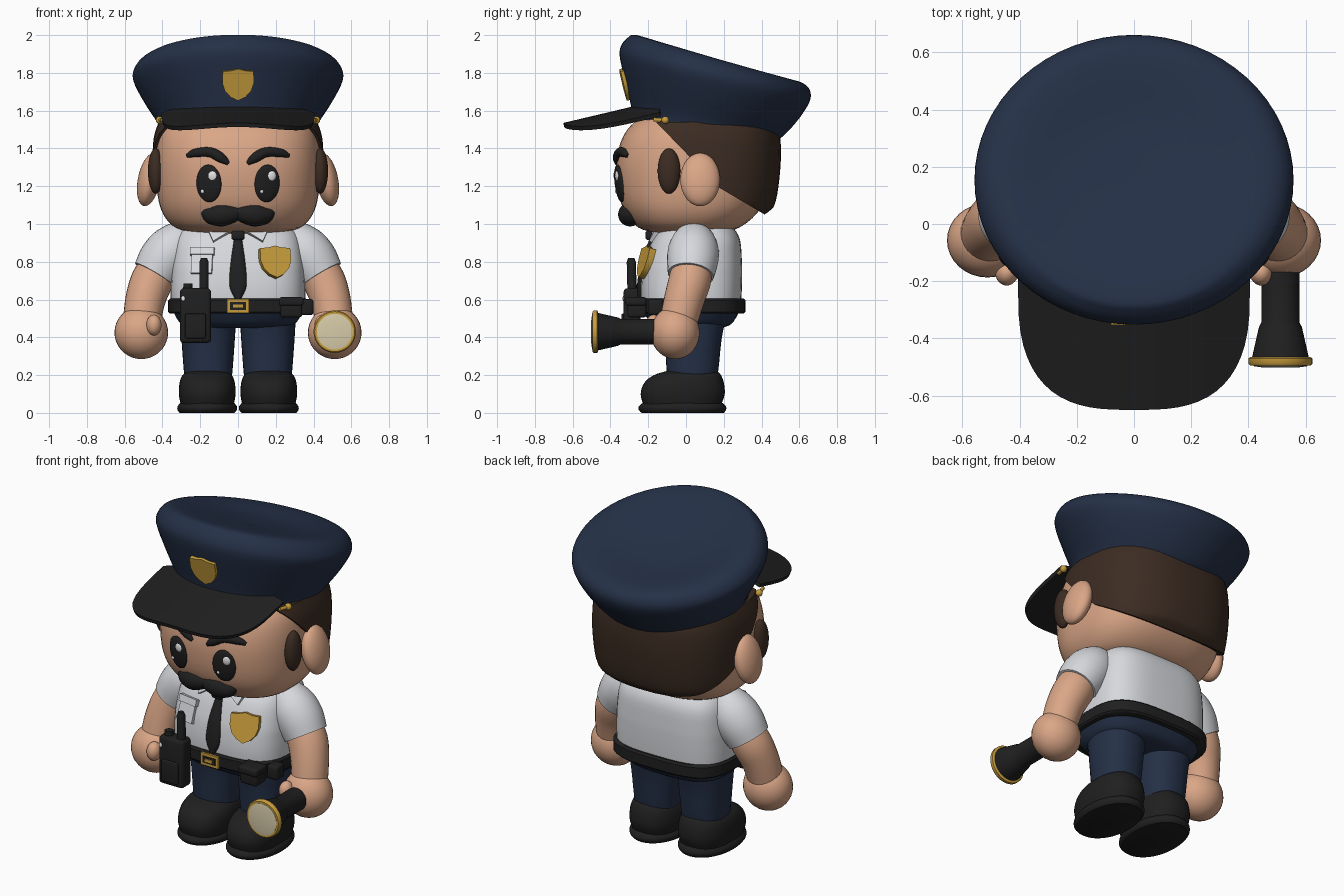
import bpy, bmesh, math
from mathutils import Vector, Matrix
from mathutils.bvhtree import BVHTree

if "Cube" in bpy.data.objects:
    bpy.data.objects.remove(bpy.data.objects["Cube"], do_unlink=True)


def material(name, r, g, b):
    m = bpy.data.materials.new(name)
    m.use_nodes = True
    m.diffuse_color = (r, g, b, 1)
    m.node_tree.nodes["Principled BSDF"].inputs["Base Color"].default_value = (r, g, b, 1)
    return m


SKIN = material("skin", .70, .38, .24)
HAIR = material("hair brown", .045, .025, .016)
NAVY = material("navy cloth", .018, .03, .063)
SHIRT = material("shirt white", .68, .69, .72)
BLACK = material("black", .014, .014, .014)
GOLD = material("gold", .58, .34, .045)
LENS = material("lens cream", .68, .6, .4)
WHITE = material("eye glint", .85, .85, .85)


def finish(name, mat, bm):
    bmesh.ops.recalc_face_normals(bm, faces=bm.faces)
    for f in bm.faces:
        f.smooth = True
    me = bpy.data.meshes.new(name)
    bm.to_mesh(me)
    bm.free()
    me.materials.append(mat)
    me.set_sharp_from_angle(angle=math.radians(42))
    ob = bpy.data.objects.new(name, me)
    bpy.context.collection.objects.link(ob)
    return ob


def refine(rows, k):
    """Smooth curve through control rows, k steps per span."""
    out, last = [], len(rows) - 1
    for i in range(last):
        span = [rows[max(i - 1, 0)], rows[i], rows[i + 1], rows[min(i + 2, last)]]
        for j in range(k):
            t = j / k
            out.append([.5 * (2 * b + (c - a) * t + (2 * a - 5 * b + 4 * c - d) * t * t
                              + (3 * b - a - 3 * c + d) * t ** 3) for a, b, c, d in zip(*span)])
    out.append(list(rows[-1]))
    return out


def skin_rings(rings):
    bm = bmesh.new()
    loops = [[bm.verts.new(p) for p in ring] for ring in rings]
    for lo, hi in zip(loops, loops[1:]):
        for i in range(len(lo)):
            bm.faces.new((lo[i - 1], lo[i], hi[i], hi[i - 1]))
    bm.faces.new(loops[0])
    bm.faces.new(loops[-1])
    return bm


def loft(rows, e=2, cx=0, n=48, k=4):
    """Rows are (front y, front z, back y, back z, half width), or level (z, front y, back y, half width)."""
    rows = [r if len(r) == 5 else (r[1], r[0], r[2], r[0], r[3]) for r in rows]
    rings = []
    for yf, zf, yb, zb, rx in refine(rows, k):
        ring = []
        for i in range(n):
            a = math.tau * i / n
            c, s = [math.copysign(abs(v) ** (2 / e), v) for v in (math.cos(a), math.sin(a))]
            ring.append((cx + rx * c, (yf + yb + (yb - yf) * s) / 2, (zf + zb + (zb - zf) * s) / 2))
        rings.append(ring)
    return skin_rings(rings)


def tube(name, mat, rows, k=4, n=28):
    """Round sweep through rows of (x, y, z, radius)."""
    rows = refine(rows, k)
    pts = [Vector(r[:3]) for r in rows]
    whole = (pts[-1] - pts[0]).normalized()
    ref = Vector((0, 0, 1)) if abs(whole.y) > .8 else Vector((0, 1, 0))
    rings = []
    for i, p in enumerate(pts):
        t = whole if k == 1 else (pts[min(i + 1, len(pts) - 1)] - pts[max(i - 1, 0)]).normalized()
        a = ref.cross(t).normalized()
        b = t.cross(a)
        angles = [math.tau * j / n for j in range(n)]
        rings.append([p + rows[i][3] * (a * math.cos(w) + b * math.sin(w)) for w in angles])
    return finish(name, mat, skin_rings(rings))


def ball(name, mat, place, radii):
    m = place if isinstance(place, Matrix) else Matrix.Translation(place)
    bm = bmesh.new()
    bmesh.ops.create_uvsphere(bm, u_segments=32, v_segments=18, radius=1,
                              matrix=m @ Matrix.Diagonal((*radii, 1)))
    return finish(name, mat, bm)


def box(name, mat, centre, size, bevel=.015):
    bm = bmesh.new()
    bmesh.ops.create_cube(bm, size=1, matrix=Matrix.Translation(centre) @ Matrix.Diagonal((*size, 1)))
    bmesh.ops.bevel(bm, geom=bm.edges[:], offset=bevel, segments=3, profile=.5, affect='EDGES')
    return finish(name, mat, bm)


def plate(name, mat, outline, place, depth):
    """Flat outline (x, z) pushed out along the local front."""
    bm = bmesh.new()
    back = [bm.verts.new(place @ Vector((x, .01, z))) for x, z in outline]
    front = [bm.verts.new(place @ Vector((x, -depth, z))) for x, z in outline]
    for i in range(len(back)):
        bm.faces.new((back[i - 1], back[i], front[i], front[i - 1]))
    bm.faces.new(back)
    bm.faces.new(front)
    return finish(name, mat, bm)


def rect(w, h):
    return [(-w, -h), (w, -h), (w, h), (-w, h)]


def shield(s):
    half = [(0, 1), (.45, .88), (.95, .85), (.97, .1), (.8, -.4), (.45, -.78), (0, -1)]
    return [(x * s, z * s) for x, z in half + [(-x, z) for x, z in half[-2:0:-1]]]


def surface(ob):
    me = ob.data
    tree = BVHTree.FromPolygons([v.co for v in me.vertices], [p.vertices[:] for p in me.polygons])

    def frame(x, z):
        hit, nor, _, _ = tree.ray_cast(Vector((x, -3, z)), Vector((0, 1, 0)))
        y = nor if nor.y > 0 else -nor
        ax = y.cross(Vector((0, 0, 1))).normalized()
        return Matrix.Translation(hit) @ Matrix((ax, y, ax.cross(y))).transposed().to_4x4()
    return frame


# Head, and hair as a larger shell trimmed by two slanted planes
head = finish("head", SKIN, loft([(.95, -.15, .18, .22), (.98, -.25, .28, .33), (1.05, -.315, .37, .395),
    (1.15, -.355, .43, .425), (1.3, -.37, .46, .435), (1.42, -.35, .46, .43), (1.5, -.31, .44, .41),
    (1.56, -.25, .4, .37)], e=2.5))
face = surface(head)
bm = loft([(.98, -.25, .3, .34), (1.06, -.3, .43, .41), (1.12, -.3, .475, .435), (1.3, -.33, .5, .452),
           (1.45, -.33, .5, .447), (1.54, -.3, .48, .42)], e=2.5)
for co, no in (((0, .18, 1.19), (0, .31, .3)), ((0, .18, 1.19), (0, .13, .22))):
    bmesh.ops.bisect_plane(bm, geom=bm.verts[:] + bm.edges[:] + bm.faces[:], plane_co=co,
                           plane_no=Vector(no).normalized(), clear_inner=True)
    bmesh.ops.holes_fill(bm, edges=bm.edges[:], sides=0)
finish("hair", HAIR, bm)

# Cap crown, visor and badge
cap = finish("cap_crown", NAVY, loft([(-.28, 1.54, .47, 1.44, .41), (-.29, 1.62, .52, 1.47, .43),
    (-.32, 1.75, .6, 1.56, .5), (-.35, 1.88, .655, 1.65, .555), (-.345, 1.94, .655, 1.71, .545),
    (-.31, 1.985, .61, 1.75, .5), (-.26, 2, .52, 1.77, .42), (-.1, 1.945, .35, 1.79, .25),
    (.11, 1.86, .13, 1.85, .01)], n=64))
bm = bmesh.new()
cols, steps, grid = 32, 12, []
for i in range(cols + 1):
    u = math.sin(math.pi * (i / cols - .5))
    tip = -.25 - .4 * max(0, 1 - abs(u) ** 3) ** .4
    ys = [-.14 + (tip + .14) * j / steps for j in range(steps + 1)]
    grid.append([bm.verts.new((.405 * u, y, 1.535 + .085 * (y + .65) / .36 - .065 * u * u)) for y in ys])
for a, b in zip(grid, grid[1:]):
    for j in range(steps):
        bm.faces.new((a[j], b[j], b[j + 1], a[j + 1]))
bmesh.ops.recalc_face_normals(bm, faces=bm.faces)
bmesh.ops.solidify(bm, geom=bm.faces[:], thickness=.022)
finish("cap_visor", BLACK, bm)
plate("cap_badge", GOLD, shield(.086), surface(cap)(0, 1.74), .016)

# Face and head sides, mirrored
for s, side in ((-1, "right"), (1, "left")):
    x = s * .154
    ball(side + "_eye", BLACK, face(x, 1.215), (.068, .02, .1))
    for tag, dx, dz, r in (("glint", .02, .04, .024), ("small_glint", -.03, -.04, .01)):
        spot = face(x + dx, 1.215 + dz) @ Matrix.Translation((0, -.014, 0))
        ball(f"{side}_eye_{tag}", WHITE, spot, (r, .01, r * 1.15))
    brow = [(.27, 1.36, .01), (.23, 1.375, .022), (.15, 1.38, .026), (.09, 1.35, .026), (.05, 1.32, .01)]
    tube(side + "_eyebrow", BLACK, [(s * a, face(s * a, z).translation.y, z, r) for a, z, r in brow])
    lobe = [(-.01, 1.06, .035), (.04, 1.055, .054), (.09, 1.05, .063), (.14, 1.05, .052),
            (.175, 1.06, .032), (.195, 1.065, .006)]
    tube(side + "_moustache", BLACK,
         [(s * a, face(s * a, z).translation.y + .015, z, r) for a, z, r in lobe])
    lean = Matrix.Translation((s * .47, .075, 1.235)) @ Matrix.Rotation(-s * .2, 4, 'Y')
    ball(side + "_ear", SKIN, lean, (.06, .105, .143))
    ball(side + "_sideburn", HAIR, (s * .435, -.09, 1.28), (.042, .06, .12))
    ball(side + "_cap_button", GOLD, (s * .415, -.11, 1.55), (.02, .02, .02))
    tube(side + "_cap_pin", GOLD, [(s * .4, -.17, 1.553, .01), (s * .415, -.11, 1.55, .01)], k=1)

# Torso, hips and belt
torso = finish("shirt", SHIRT, loft([(.55, -.235, .29, .355), (.64, -.24, .295, .357), (.72, -.235, .297, .355),
    (.8, -.22, .296, .35), (.92, -.175, .285, .33), (.99, -.11, .24, .28), (1.02, -.04, .18, .2)], e=3.2))
chest = surface(torso)
finish("hips", NAVY, loft([(.45, -.12, .18, .22), (.47, -.18, .24, .3), (.54, -.23, .285, .345)], e=2.8))
finish("belt", BLACK, loft([(.525, -.245, .305, .36), (.535, -.255, .315, .37), (.595, -.255, .315, .37),
                            (.605, -.245, .305, .36)], e=3.2, k=1))
for tag, mat, w, h, y in (("frame", GOLD, .058, .037, .272), ("gap", BLACK, .042, .02, .276),
                          ("bar", GOLD, .026, .009, .282)):
    plate("buckle_" + tag, mat, rect(w, h), Matrix.Translation((0, -y, .566)), .004)

# Tie, collar, pocket and chest badge
blade = [(.595, .008), (.62, .025), (.68, .046), (.8, .038), (.93, .02)]
ys = [chest(0, max(z, .62)).translation.y for z, w in blade]
finish("tie_blade", BLACK, loft([(z, y - .02, y + .02, w) for (z, w), y in zip(blade, ys)], n=24))
box("tie_knot", BLACK, (0, -.185, .94), (.07, .06, .05))
for s, side in ((-1, "right"), (1, "left")):
    flap = [(-s * .07, .05), (s * .06, .05), (s * .03, -.02)]
    plate(side + "_collar", SHIRT, flap, chest(s * .1, .92), .018)
pocket = chest(-.19, .8)
plate("pocket", SHIRT, rect(.056, .065), pocket, .014)
plate("pocket_flap", SHIRT, rect(.064, .02), pocket @ Matrix.Translation((0, 0, .055)), .022)
plate("chest_badge", GOLD, shield(.087), chest(.195, .795), .025)

# Arms, legs and boots, mirrored
for s, side in ((-1, "right"), (1, "left")):
    tube(side + "_sleeve", SHIRT, [(s * x, y, z, r) for x, y, z, r in (
        (.24, .04, .97, .02), (.27, .04, .945, .09), (.33, .04, .88, .13), (.39, .035, .81, .136),
        (.44, .025, .73, .122))])
    tube(side + "_forearm", SKIN, [(s * x, y, z, r) for x, y, z, r in (
        (.4, .035, .79, .105), (.455, .02, .7, .112), (.49, -.01, .6, .106), (.51, -.04, .48, .1))])
    ball(side + "_hand", SKIN, (s * .512, -.057, .425), (.142, .13, .14))
    ball(side + "_thumb", SKIN, (s * .445, -.17, .465), (.04, .045, .055))
    finish(side + "_trouser_leg", NAVY, loft([(.18, -.1, .165, .125), (.26, -.105, .175, .132),
        (.4, -.115, .19, .142), (.54, -.14, .22, .15)], e=2.3, cx=s * .158, n=32))
    finish(side + "_boot", BLACK, loft([(.04, -.225, .185, .14), (.1, -.24, .205, .15), (.16, -.22, .2, .146),
        (.2, -.17, .185, .13), (.222, -.1, .165, .1)], e=2.4, cx=s * .163, n=36))
    finish(side + "_sole", BLACK, loft([(0, -.235, .2, .145), (.015, -.25, .212, .157), (.035, -.25, .212, .157),
        (.055, -.225, .19, .14)], e=2.1, cx=s * .163, n=36, k=2))

# Torch held in the left hand
def torch(name, mat, rows):
    tube(name, mat, [(.512, y, .43, r) for y, r in rows], k=1, n=40)

torch("torch_body", BLACK, [(-.05, .06), (-.18, .067), (-.345, .067), (-.36, .075), (-.47, .1)])
torch("torch_rim", GOLD, [(-.465, .104), (-.47, .112), (-.488, .112), (-.495, .106), (-.495, .09)])
torch("torch_lens", LENS, [(-.48, .095), (-.497, .095), (-.502, .06)])

# Radio and belt pouches
box("radio_body", BLACK, (-.225, -.285, .515), (.165, .09, .29), .02)
box("radio_panel", BLACK, (-.225, -.332, .46), (.11, .02, .13), .006)
tube("radio_antenna", BLACK, [(-.18, -.285, .64, .025), (-.18, -.29, .8, .024), (-.18, -.29, .82, .016)], k=1)
tube("radio_knob", BLACK, [(-.265, -.285, .64, .026), (-.265, -.285, .685, .024)], k=1)
ball("radio_light", WHITE, (-.29, -.33, .605), (.01, .006, .014))
box("pouch", BLACK, (.282, -.26, .555), (.115, .1, .1))
box("pouch_flap", BLACK, (.282, -.265, .59), (.13, .11, .045), .012)
box("side_pouch", BLACK, (.365, -.16, .56), (.07, .08, .085))
